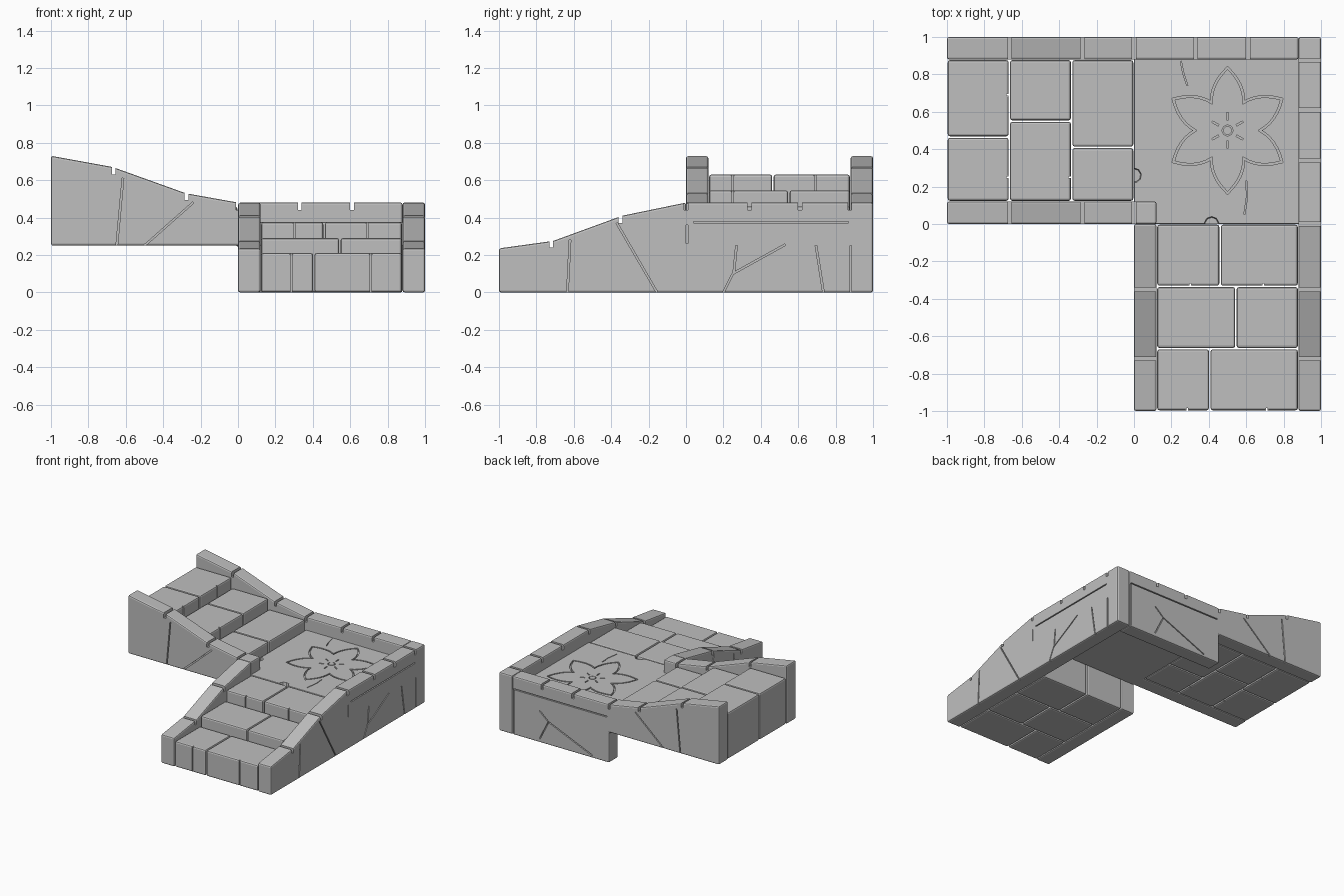
import bpy, bmesh, math
from mathutils import Vector, Matrix

cube = bpy.data.objects.get("Cube")
if cube:
    bpy.data.objects.remove(cube, do_unlink=True)

stone = bpy.data.materials.new("grey stone")
stone.use_nodes = True
stone.diffuse_color = (0.52, 0.52, 0.52, 1)
stone.node_tree.nodes["Principled BSDF"].inputs["Base Color"].default_value = (0.52, 0.52, 0.52, 1)

X, Y, Z = Vector((1, 0, 0)), Vector((0, 1, 0)), Vector((0, 0, 1))


def to_object(name, bm):
    bmesh.ops.recalc_face_normals(bm, faces=bm.faces)
    mesh = bpy.data.meshes.new(name)
    bm.to_mesh(mesh)
    bm.free()
    mesh.materials.append(stone)
    obj = bpy.data.objects.new(name, mesh)
    bpy.context.collection.objects.link(obj)
    return obj


def bar(bm, p, q, normal, width=0.009, depth=0.012):
    """Cutting bar along p-q, sunk by depth into the face with this normal."""
    p, q = Vector(p), Vector(q)
    d = q - p
    side = d.cross(normal).normalized() * width
    m = Matrix((d, side, normal * depth * 2)).transposed().to_4x4()
    m.translation = (p + q) / 2
    bmesh.ops.create_cube(bm, size=1, matrix=m)


def finish(obj, bevel, cuts=None):
    """Bevel the stone, then carve its joints and cracks."""
    mod = obj.modifiers.new("worn edges", 'BEVEL')
    mod.width, mod.segments = bevel, 2
    mod.limit_method, mod.angle_limit = 'ANGLE', math.radians(40)
    cutter = None
    if cuts and cuts.faces:
        cutter = to_object("carving_cutter", cuts)
        cutter.hide_render = True
        mod = obj.modifiers.new("carving", 'BOOLEAN')
        mod.operation, mod.solver = 'DIFFERENCE', 'EXACT'
        mod.use_self = True
        mod.object = cutter
    bpy.context.view_layer.update()
    dg = bpy.context.evaluated_depsgraph_get()
    mesh = bpy.data.meshes.new_from_object(obj.evaluated_get(dg))
    obj.modifiers.clear()
    obj.data = mesh
    if cutter:
        bpy.data.objects.remove(cutter, do_unlink=True)


def prism(name, outline, place, near, far):
    bm = bmesh.new()
    face = bm.faces.new([bm.verts.new(place(u, near, z)) for u, z in outline])
    out = bmesh.ops.extrude_face_region(bm, geom=[face])
    shift = place(0, far, 0) - place(0, near, 0)
    bmesh.ops.translate(bm, vec=shift, verts=[v for v in out["geom"] if isinstance(v, bmesh.types.BMVert)])
    return to_object(name, bm)


def along_y(u, w, z):
    return Vector((w, u, z))


def along_x(u, w, z):
    return Vector((u, w, z))


def wall(name, outline, place, inner, outer, joints, cracks):
    """Side wall with joints across its top and cracks on its outer face."""
    obj = prism(name, outline, place, inner, outer)
    cuts = bmesh.new()
    normal = (place(0, outer, 0) - place(0, inner, 0)).normalized()
    lo, hi = min(inner, outer) - 0.02, max(inner, outer) + 0.02
    for u, z in joints:
        bar(cuts, place(u, lo, z), place(u, hi, z), Z, 0.02, 0.04)
    for a, za, b, zb in cracks:
        bar(cuts, place(a, outer, za), place(b, outer, zb), normal)
    finish(obj, 0.011, cuts)


# Walls of the lower flight and the landing's outer side
low_slope = [(0, .48), (-.34, .41), (-.71, .275), (-1, .235)]
low_joints = [(-.35, .41), (-.72, .28)]
low_cracks = [(-.62, .28, -.635, -.02), (-.37, .37, -.155, 0)]
wall("outer_side_wall", [(-1, 0), (1, 0), (1, .48)] + low_slope, along_y, .88, 1,
     low_joints + [(0, .48), (.34, .48), (.61, .48), (.875, .48)],
     low_cracks + [(.2, 0, .25, .1), (.25, .1, .53, .255), (.27, .25, .255, .1),
                   (.695, .25, .735, 0), (.88, -.02, .88, .25), (.04, .375, .87, .375), (.005, .26, .005, .36)])
wall("inner_lower_wall", [(-1, 0), (0, 0)] + low_slope, along_y, .12, 0, low_joints, low_cracks)

# Walls of the upper flight and the landing's back
high_slope = [(0, .48), (-.28, .53), (-.67, .67), (-1, .73)]
high_joints = [(0, .48), (-.275, .535), (-.665, .67)]
high_cracks = [(-.615, .61, -.65, .23), (-.24, .48, -.5, .25)]
wall("back_wall", [(-1, .25), (0, .25), (0, 0), (.88, 0), (.88, .48)] + high_slope, along_x, .88, 1,
     high_joints + [(.33, .48), (.61, .48)],
     high_cracks + [(.63, .26, .55, .19), (.55, .19, .63, .03), (.55, .19, .15, .02),
                    (.02, .375, .87, .375), (.87, 0, .87, .37)])
wall("inner_upper_wall", [(-1, .25), (.12, .25), (.12, .48)] + high_slope, along_x, .12, 0,
     high_joints, high_cracks)


def step_block(name, place, span, run, base, top, toward, grooves):
    """One paving block; grooves mark its riser, which faces the given way."""
    (a, b), (c, d) = span, run
    g = 0.004
    obj = prism(name, [(a + g, base), (b - g, base), (b - g, top), (a + g, top)], place, c + g, d - g)
    cuts = bmesh.new()
    front = c + g if toward < 0 else d - g
    normal = (place(0, toward, 0) - place(0, 0, 0))
    for u in grooves:
        if a < u < b:
            bar(cuts, place(u, front, base - .02), place(u, front, top + .02), normal, .008, .012)
            # chipped edge at the head of the groove
            m = Matrix.Translation(place(u, front, top)) @ Matrix.Rotation(math.pi / 4, 4, 'Z')
            bmesh.ops.create_cube(cuts, size=.016, matrix=m)
    finish(obj, 0.012, cuts)


# Stair treads: split position of each row, tread height, riser grooves
lower_rows = [(.405, .21, (.285, .71)), (.545, .29, ()), (.46, .375, (.30, .69))]
upper_rows = [(.41, .46, ()), (.55, .545, (.25,)), (.465, .63, (.25, .69))]
for i, (split, top, grooves) in enumerate(lower_rows):
    run = (-1 + i / 3, -1 + (i + 1) / 3)
    for side, span in (("left", (.12, split)), ("right", (split, .88))):
        step_block(f"lower_step_{i + 1}_{side}", along_x, span, run, 0, top, -1, grooves)
for i, (split, top, grooves) in enumerate(upper_rows):
    run = (-(i + 1) / 3, -i / 3)
    for side, span in (("near", (.12, split)), ("far", (split, .88))):
        step_block(f"upper_step_{i + 1}_{side}", along_y, span, run, .25, top, 1, grooves)

# Landing floor with the carved flower
FLOOR = .375
floor = prism("landing_floor", [(0, .25), (.885, .25), (.885, FLOOR), (0, FLOOR)], along_x, 0, .885)
cuts = bmesh.new()
centre = Vector((.5, .5, FLOOR))


def ring(bm, points, width, depth):
    """Closed groove following a loop of points."""
    n = len(points)
    rows = []
    for i, p in enumerate(points):
        a, b = (p - points[i - 1]).normalized(), (points[(i + 1) % n] - p).normalized()
        na, nb = a.cross(Z), b.cross(Z)
        off = (na + nb).normalized()
        off *= width / 2 / max(off.dot(na), .4)
        rows.append([bm.verts.new(centre + p + s * off + h * Z)
                     for s, h in ((1, -depth), (1, .02), (-1, .02), (-1, -depth))])
    for i in range(n):
        r, t = rows[i], rows[(i + 1) % n]
        for k in range(4):
            j = (k + 1) % 4
            bm.faces.new((r[k], r[j], t[j], t[k]))


petal = []
tip, bulge, valley = Vector((.335, 0)), Vector((.25, .09)), Vector((.15, .0866))
curve = [(1 - t) ** 2 * valley + 2 * t * (1 - t) * bulge + t * t * tip for t in (k / 6 for k in range(7))]
half = [Vector((c.x, -c.y, 0)) for c in curve] + [Vector((c.x, c.y, 0)) for c in reversed(curve[1:-1])]
outline = []
for k in range(6):
    turn = Matrix.Rotation(math.radians(30 + 60 * k), 3, 'Z')
    outline += [turn @ p for p in half]
    ray = turn @ X
    bar(cuts, centre + ray * .055, centre + ray * .095, Z, .009, .015)
ring(cuts, outline, .011, .015)
ring(cuts, [Vector((math.cos(a), math.sin(a), 0)) * .026 for a in (math.tau * k / 16 for k in range(16))], .006, .012)

# Cracks and chipped edges of the floor
for p, q in (((.25, .87), (.265, .8)), ((.265, .8), (.285, .74)), ((.6, .23), (.605, .15)), ((.605, .15), (.59, .05))):
    bar(cuts, (*p, FLOOR), (*q, FLOOR), Z, .006, .01)
for x, y in ((.415, 0), (0, .26)):
    bmesh.ops.create_cone(cuts, cap_ends=True, segments=9, radius1=.035, radius2=.045, depth=.06,
                          matrix=Matrix.Translation((x, y, FLOOR)))
finish(floor, 0.006, cuts)
